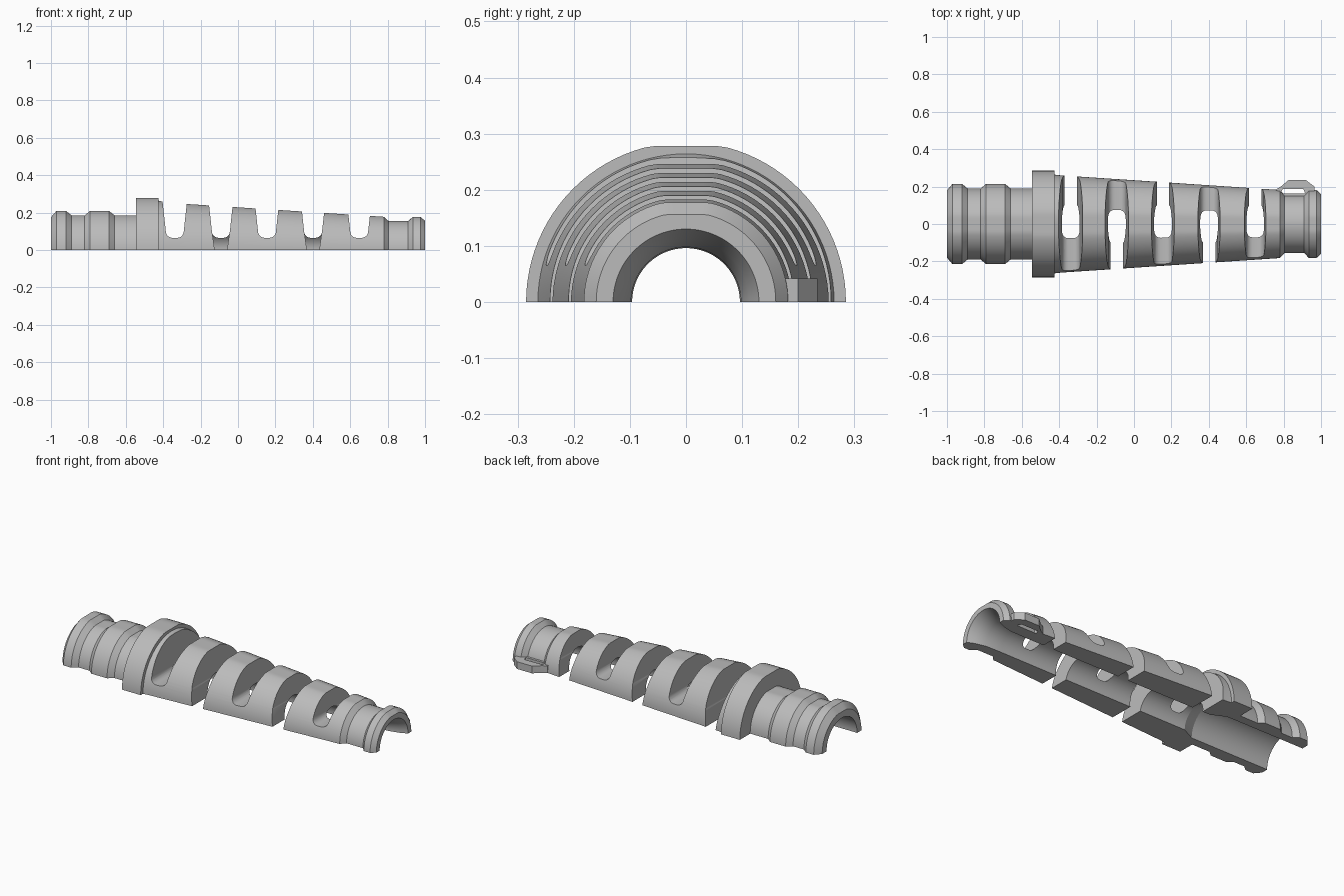
import bpy, bmesh
from math import sin, cos, pi

cube = bpy.data.objects.get("Cube")
if cube:
    bpy.data.objects.remove(cube, do_unlink=True)

grey = bpy.data.materials.new("light grey plastic")
grey.use_nodes = True
colour = (0.5, 0.5, 0.5, 1)
grey.diffuse_color = colour
grey.node_tree.nodes["Principled BSDF"].inputs["Base Color"].default_value = colour


def finish(name, bm):
    bmesh.ops.recalc_face_normals(bm, faces=bm.faces)
    mesh = bpy.data.meshes.new(name)
    bm.to_mesh(mesh)
    bm.free()
    mesh.materials.append(grey)
    ob = bpy.data.objects.new(name, mesh)
    bpy.context.collection.objects.link(ob)
    return ob


def half_sweep(name, profile, steps=48):
    """Turn a closed (x, radius, top flattening) profile through half a circle."""
    bm = bmesh.new()
    rings = []
    for i in range(steps + 1):
        a = pi * i / steps
        rings.append([bm.verts.new((x, r * cos(a), min(r * sin(a), r * flat)))
                      for x, r, flat in profile])
    n = len(profile)
    for a, b in zip(rings, rings[1:]):
        for j in range(n):
            k = (j + 1) % n
            bm.faces.new((a[j], a[k], b[k], b[j]))
    bm.faces.new(rings[0])
    bm.faces.new(rings[-1])
    return finish(name, bm)


def prism(name, outline, axis, low, high):
    """Extrude an outline along y (points are x, z) or z (points are x, y)."""
    def place(p, d):
        return (p[0], d, p[1]) if axis == "y" else (p[0], p[1], d)
    bm = bmesh.new()
    a = [bm.verts.new(place(p, low)) for p in outline]
    b = [bm.verts.new(place(p, high)) for p in outline]
    for i in range(len(a)):
        j = (i + 1) % len(a)
        bm.faces.new((a[i], a[j], b[j], b[i]))
    bm.faces.new(a)
    bm.faces.new(b)
    return finish(name, bm)


def boolean(target, other, operation="DIFFERENCE"):
    other.hide_render = True
    mod = target.modifiers.new("cut", "BOOLEAN")
    mod.operation, mod.solver, mod.object = operation, "EXACT", other
    bpy.context.view_layer.objects.active = target
    bpy.ops.object.modifier_apply(modifier=mod.name)
    bpy.data.objects.remove(other, do_unlink=True)


# Half shell: collar rings, flange, tapered sleeve and end ring, then the bore
F = 0.975
outer = [(-1, .18, F), (-.97, .215, F), (-.92, .215, F), (-.89, .19, F),
         (-.82, .19, F), (-.79, .215, F), (-.69, .215, F), (-.66, .19, F),
         (-.545, .19, F), (-.545, .285, F), (-.425, .285, F), (-.425, .264, 1),
         (-.39, .26, F), (.78, .182, F), (.805, .155, 1), (.91, .155, 1),
         (.935, .182, F), (.975, .182, F), (1, .16, F)]
bore = [(1, .13, 1), (.96, .113, 1), (.9, .098, 1), (.8, .096, 1),
        (-.42, .1, 1), (-.5, .14, 1), (-1, .14, 1)]
shell = half_sweep("strain_relief_shell", outer + bore)

# Side tab with a slot, near the narrow end
tab = prism("side_tab", [(.75, .15), (.76, .185), (.785, .2), (.825, .234), (.92, .234),
                         (.965, .2), (.965, .15)], "z", 0, .042)
boolean(tab, prism("tab_slot", [(.785, .164), (.795, .188), (.905, .188),
                               (.915, .164)], "z", -.1, .1))
boolean(shell, tab, "UNION")

# Flex slots: rounded troughs, open down to the parting face on alternate sides
for i in range(5):
    c = -.338 + .2465 * i
    half = []
    for s in range(7):
        a = pi / 2 * s / 6
        half.append((.013 + .035 * sin(a), .1 - .035 * cos(a)))
    half.append((.072, .32))
    trough = [(c + x, z) for x, z in half] + [(c - x, z) for x, z in reversed(half)]
    boolean(shell, prism("slot_cutter", trough, "y", -.4, .4))
    side = 1 if i % 2 == 0 else -1
    gap = [(c - .033, -.1), (c + .033, -.1), (c + .033, 0), (c + .048, .105),
           (c - .048, .105), (c - .033, 0)]
    low, high = sorted((.02 * side, .4 * side))
    boolean(shell, prism("gap_cutter", gap, "y", low, high))

bpy.ops.object.select_all(action="DESELECT")
shell.select_set(True)
bpy.context.view_layer.objects.active = shell
bpy.ops.object.shade_smooth_by_angle(angle=.45)
